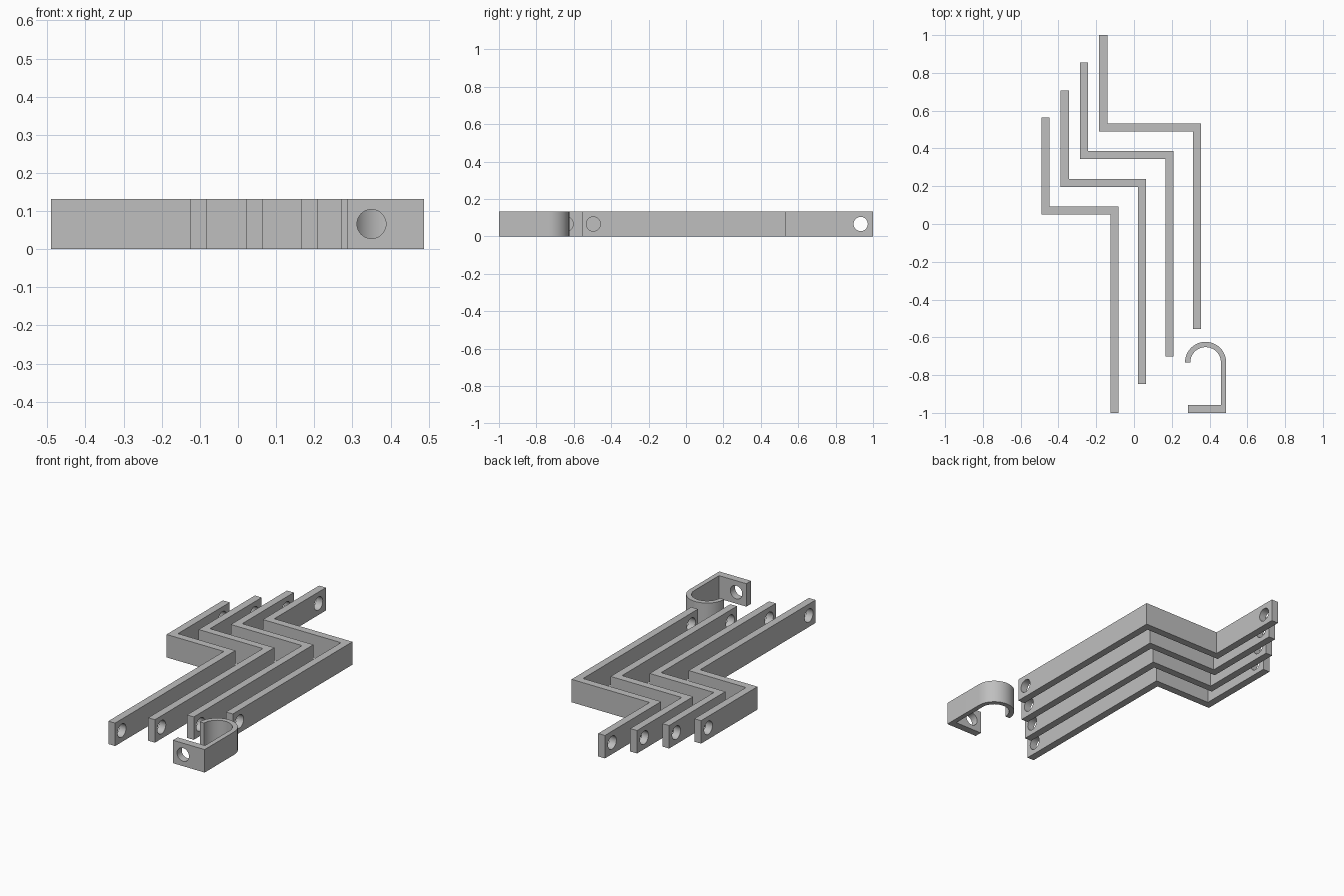
import bpy, bmesh, math
from mathutils import Matrix

if "Cube" in bpy.data.objects:
    bpy.data.objects.remove(bpy.data.objects["Cube"], do_unlink=True)

HEIGHT = 0.132
STRIP = 0.043       # strip thickness
HOLE_R = 0.038
INSET = 0.066       # hole centre to strip end

grey = bpy.data.materials.new("plain grey")
grey.use_nodes = True
grey.diffuse_color = (0.52, 0.52, 0.52, 1)
grey.node_tree.nodes["Principled BSDF"].inputs["Base Color"].default_value = grey.diffuse_color


def add_object(name, bm):
    bmesh.ops.recalc_face_normals(bm, faces=bm.faces)
    mesh = bpy.data.meshes.new(name)
    bm.to_mesh(mesh)
    bm.free()
    mesh.materials.append(grey)
    obj = bpy.data.objects.new(name, mesh)
    bpy.context.collection.objects.link(obj)
    return obj


def extrude_profile(name, points):
    """Raise a flat outline to the common height."""
    bm = bmesh.new()
    face = bm.faces.new([bm.verts.new((x, y, 0)) for x, y in points])
    top = bmesh.ops.extrude_face_region(bm, geom=[face])["geom"]
    verts = [v for v in top if isinstance(v, bmesh.types.BMVert)]
    bmesh.ops.translate(bm, verts=verts, vec=(0, 0, HEIGHT))
    return add_object(name, bm)


def drill(obj, centres, axis):
    """Cut round holes along the x or y axis, then shade the result."""
    bm = bmesh.new()
    turn = Matrix.Rotation(math.pi / 2, 4, "Y" if axis == "X" else "X")
    for x, y in centres:
        bmesh.ops.create_cone(bm, cap_ends=True, segments=40, radius1=HOLE_R, radius2=HOLE_R,
                              depth=0.09, matrix=Matrix.Translation((x, y, HEIGHT / 2)) @ turn)
    cutter = add_object("hole_cutter", bm)
    cutter.hide_render = True
    mod = obj.modifiers.new("holes", "BOOLEAN")
    mod.operation = "DIFFERENCE"
    mod.solver = "EXACT"
    mod.object = cutter
    bpy.ops.object.select_all(action="DESELECT")
    obj.select_set(True)
    bpy.context.view_layer.objects.active = obj
    bpy.ops.object.modifier_apply(modifier=mod.name)
    bpy.data.objects.remove(cutter, do_unlink=True)
    bpy.ops.object.shade_smooth_by_angle(angle=math.radians(30))


# Four nested Z-shaped strips: left edge, back end, crossbar back edge, right edge, front end
strips = [
    (-0.490, 0.563, 0.093, -0.082, -1.000),
    (-0.388, 0.708, 0.239, 0.064, -0.847),
    (-0.286, 0.854, 0.386, 0.210, -0.702),
    (-0.184, 1.000, 0.532, 0.356, -0.556),
]
for i, (left, back, bar, right, front) in enumerate(strips, 1):
    outline = [(left, back), (left, bar - STRIP), (right - STRIP, bar - STRIP),
               (right - STRIP, front), (right, front), (right, bar),
               (left + STRIP, bar), (left + STRIP, back)]
    strip = extrude_profile(f"bent_strip_{i}", outline)
    half = STRIP / 2
    drill(strip, [(left + half, back - INSET), (right - half, front + INSET - 0.005)], "X")

# Hooked clip: half-ring, straight leg and drilled foot
CX, CY, OUTER, INNER = 0.379, -0.733, 0.109, 0.081
STEPS = 32


def arc(radius):
    return [(CX + radius * math.cos(math.pi * k / STEPS),
             CY + radius * math.sin(math.pi * k / STEPS)) for k in range(STEPS + 1)]


foot_back = -1 + STRIP
outline = arc(OUTER) + arc(INNER)[::-1] + [
    (CX + INNER, foot_back), (0.286, foot_back), (0.286, -1), (CX + OUTER, -1)]
clip = extrude_profile("hooked_clip", outline)
drill(clip, [(0.350, -1 + STRIP / 2)], "Y")
